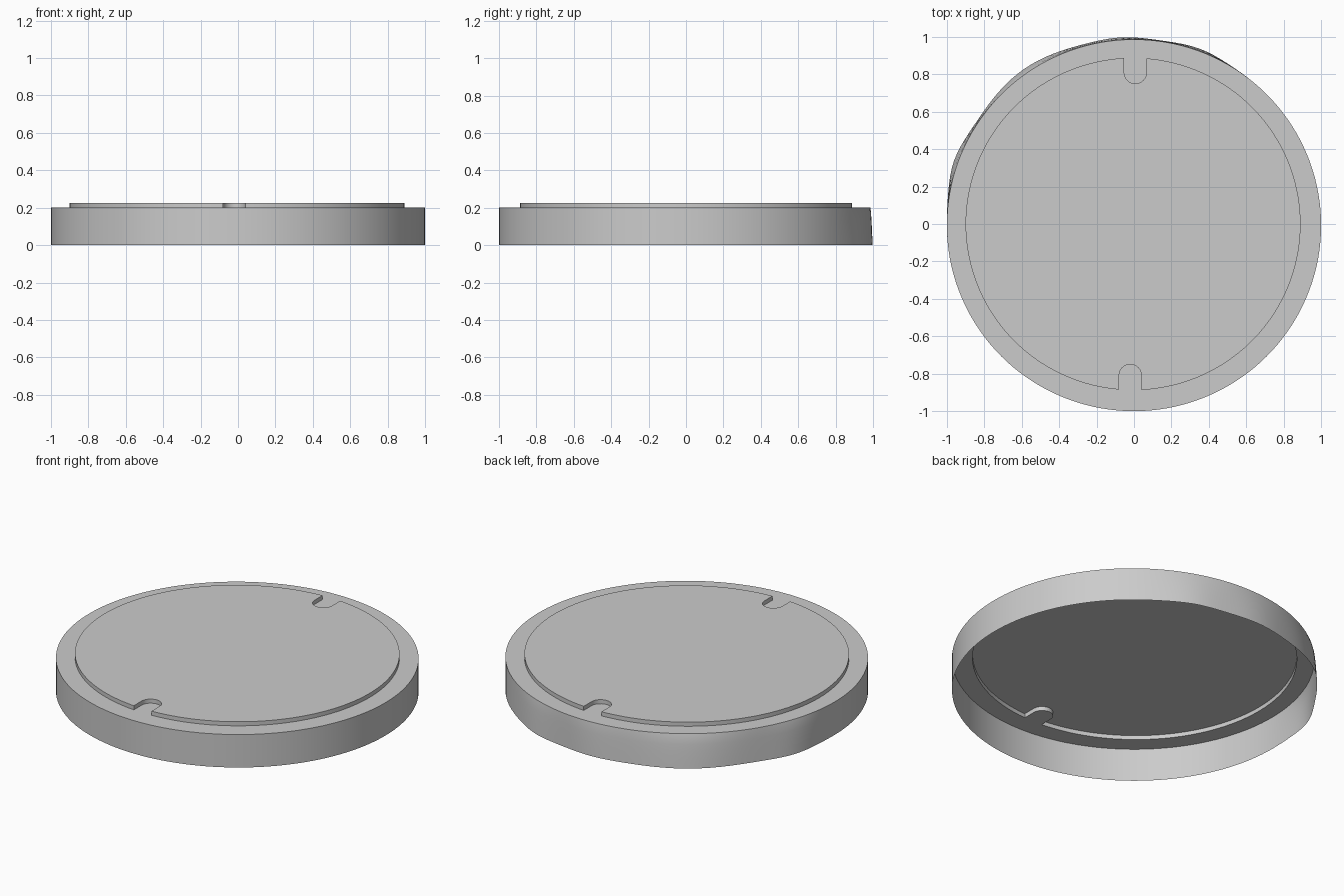
import bpy, bmesh
from math import sin, cos, pi, radians, asin, exp

cube = bpy.data.objects.get("Cube")
if cube:
    bpy.data.objects.remove(cube, do_unlink=True)

# Plain grey material
grey = bpy.data.materials.new("plain grey")
grey.use_nodes = True
colour = (0.6, 0.6, 0.6, 1)
grey.diffuse_color = colour
grey.node_tree.nodes["Principled BSDF"].inputs["Base Color"].default_value = colour

SEGMENTS = 144
RIM_Z, PANEL_Z = 0.2, 0.225


def bulge(a):
    """Outward swelling of the skirt's lower edge, at the back left only."""
    deg = a * 180 / pi
    return sum(h * exp(-((deg - c) / w) ** 2)
               for c, h, w in ((70, 0.013, 9), (94, 0.012, 10), (125, 0.026, 18), (160, 0.022, 10)))


def skirt_ring(t):
    """Outer circle at t = 0 (top) to 1 (bottom)."""
    ring = []
    for i in range(SEGMENTS):
        a = 2 * pi * i / SEGMENTS
        r = 1 + bulge(a) * t ** 0.6
        ring.append((r * cos(a), -0.007 + 0.993 * r * sin(a), RIM_Z * (1 - t)))
    return ring


def notch(cx, side, half=0.06, depth=0.75):
    """Round-ended slot running in from the panel edge, counter-clockwise."""
    tip = depth + half
    return [(cx + side * half * cos(pi * k / 12), side * (tip - half * sin(pi * k / 12)))
            for k in range(13)]


def panel_outline():
    rx, ry, cx, half = 0.895, 0.888, -0.005, 0.06
    pts = []
    for side, nx in ((1, 0.007), (-1, -0.02)):
        gap = asin(half / rx)
        mid = pi / 2 - asin((nx - cx) / rx) * side + (0 if side > 0 else pi)
        start = 0 if side > 0 else pi
        for first, last in ((start, mid - gap), (mid + gap, start + pi)):
            for k in range(37):
                if last == start + pi and k == 36:
                    continue
                a = first + (last - first) * k / 36
                pts.append((cx + rx * cos(a), ry * sin(a)))
            if first == start:
                pts += notch(nx, side)
    return pts


bm = bmesh.new()


def add_loop(coords):
    verts = [bm.verts.new(c) for c in coords]
    edges = [bm.edges.new((v, verts[(i + 1) % len(verts)])) for i, v in enumerate(verts)]
    return verts, edges


def wall(lower, upper):
    n = len(lower)
    for i in range(n):
        j = (i + 1) % n
        bm.faces.new((lower[i], lower[j], upper[j], upper[i]))


# Outer skirt, open at the bottom
rings = [add_loop(skirt_ring(t)) for t in (0, 0.12, 0.3, 0.5, 0.75, 1)]
for (upper, _), (lower, _) in zip(rings, rings[1:]):
    wall(lower, upper)

# Raised panel with two slots
outline = panel_outline()
base, base_edges = add_loop([(x, y, RIM_Z) for x, y in outline])
top, _ = add_loop([(x, y, PANEL_Z) for x, y in outline])
wall(base, top)
bm.faces.new(top)

# Flat rim between skirt and panel
fill = bmesh.ops.triangle_fill(bm, edges=rings[0][1] + base_edges, use_beauty=True)
for f in fill["geom"]:
    if isinstance(f, bmesh.types.BMFace):
        f.normal_update()
        if f.normal.z < 0:
            f.normal_flip()

mesh = bpy.data.meshes.new("lid")
bm.to_mesh(mesh)
bm.free()
mesh.materials.append(grey)
lid = bpy.data.objects.new("lid", mesh)
bpy.context.collection.objects.link(lid)

bpy.ops.object.select_all(action="DESELECT")
lid.select_set(True)
bpy.context.view_layer.objects.active = lid
bpy.ops.object.shade_smooth_by_angle(angle=radians(30))
